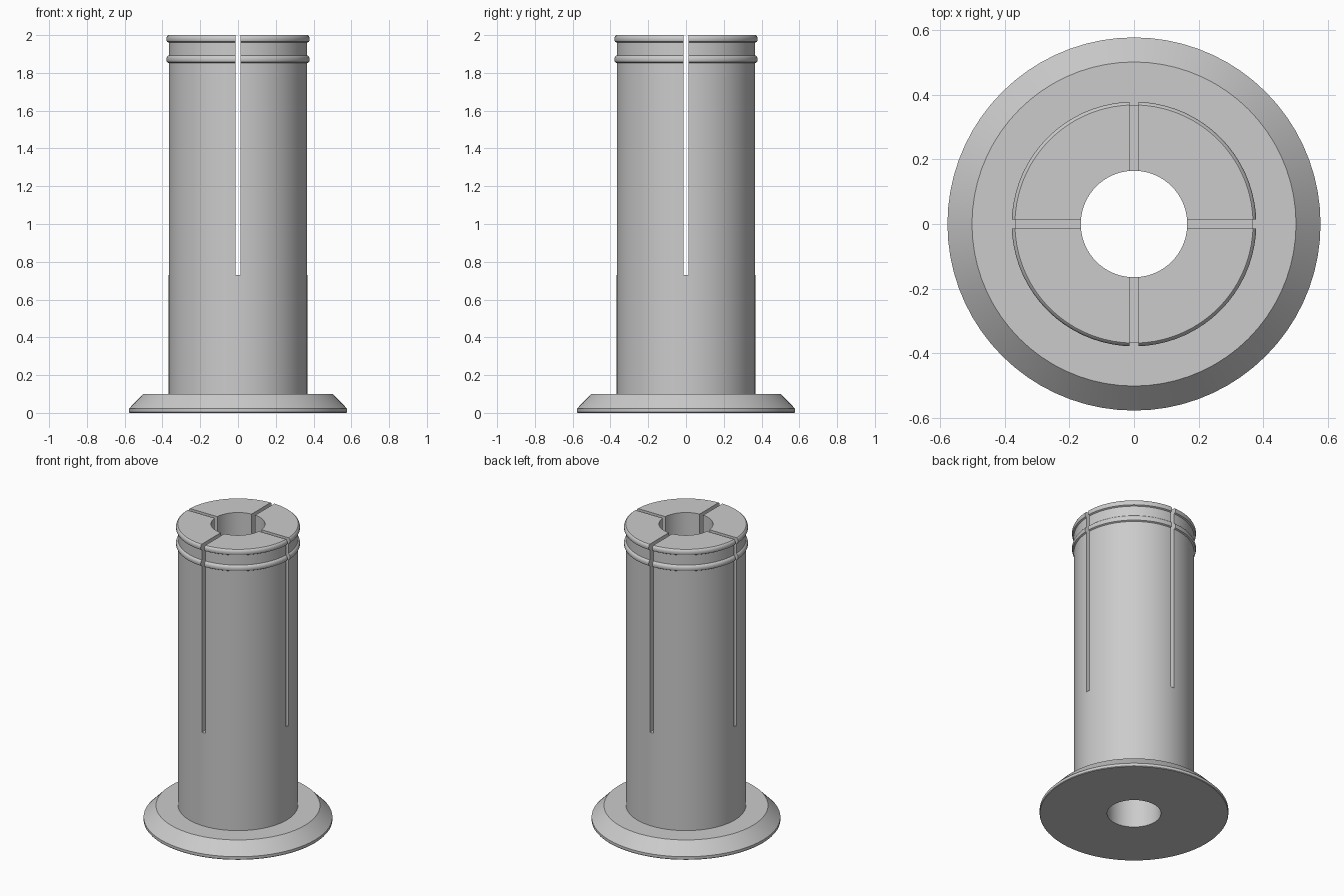
import bpy, bmesh, math
from mathutils import Matrix, Vector

cube = bpy.data.objects.get("Cube")
if cube:
    bpy.data.objects.remove(cube, do_unlink=True)

BORE, SHAFT, RING, TOP = 0.165, 0.367, 0.379, 2.0
SLOT_WIDTH, SLOT_FLOOR = 0.027, 0.73
SEGMENTS = 72

grey = bpy.data.materials.new("plain grey")
grey.use_nodes = True
grey.diffuse_color = (0.6, 0.6, 0.6, 1)
grey.node_tree.nodes["Principled BSDF"].inputs["Base Color"].default_value = grey.diffuse_color


def add_object(name, bm):
    mesh = bpy.data.meshes.new(name)
    bmesh.ops.recalc_face_normals(bm, faces=bm.faces)
    bm.to_mesh(mesh)
    bm.free()
    mesh.materials.append(grey)
    obj = bpy.data.objects.new(name, mesh)
    bpy.context.collection.objects.link(obj)
    return obj


def lathe(name, profile):
    """Spin a closed (radius, height) outline around the z axis."""
    bm = bmesh.new()
    verts = [bm.verts.new((r, 0, z)) for r, z in profile]
    edges = [bm.edges.new((v, verts[i - 1])) for i, v in enumerate(verts)]
    bmesh.ops.spin(bm, geom=verts + edges, cent=(0, 0, 0), axis=(0, 0, 1),
                   angle=math.tau, steps=SEGMENTS, use_merge=True)
    bmesh.ops.remove_doubles(bm, verts=bm.verts, dist=0.00001)
    return add_object(name, bm)


def ring(z):
    """Rounded collar outline whose top sits at z."""
    return [(SHAFT, z - 0.04), (RING - 0.003, z - 0.035), (RING, z - 0.028),
            (RING, z - 0.014), (RING - 0.004, z - 0.005), (SHAFT + 0.002, z)]


# Flanged sleeve with a bore and two collars near the top
base = [(BORE, 0), (0.575, 0), (0.578, 0.004), (0.578, 0.022), (0.502, 0.1), (SHAFT, 0.1)]
sleeve = lathe("slotted_sleeve",
               base + ring(1.892) + [(SHAFT, 1.893)] + ring(TOP) + [(BORE, TOP)])

# Two crossing slots split the upper sleeve into four fingers
height = TOP + 0.1 - SLOT_FLOOR
for name, size in (("slot_across", (1, SLOT_WIDTH, height)),
                   ("slot_along", (SLOT_WIDTH, 1, height))):
    bm = bmesh.new()
    place = Matrix.Translation((0, 0, SLOT_FLOOR + height / 2)) @ Matrix.Diagonal(Vector((*size, 1)))
    bmesh.ops.create_cube(bm, size=1, matrix=place)
    cutter = add_object(name, bm)
    cutter.hide_render = True
    cut = sleeve.modifiers.new(name, "BOOLEAN")
    cut.operation, cut.solver, cut.object = "DIFFERENCE", "EXACT", cutter
    bpy.context.view_layer.objects.active = sleeve
    bpy.ops.object.modifier_apply(modifier=cut.name)
    bpy.data.objects.remove(cutter, do_unlink=True)

# Smooth round walls, sharp edges
bpy.ops.object.select_all(action="DESELECT")
sleeve.select_set(True)
bpy.context.view_layer.objects.active = sleeve
bpy.ops.object.shade_smooth_by_angle(angle=math.radians(30))
